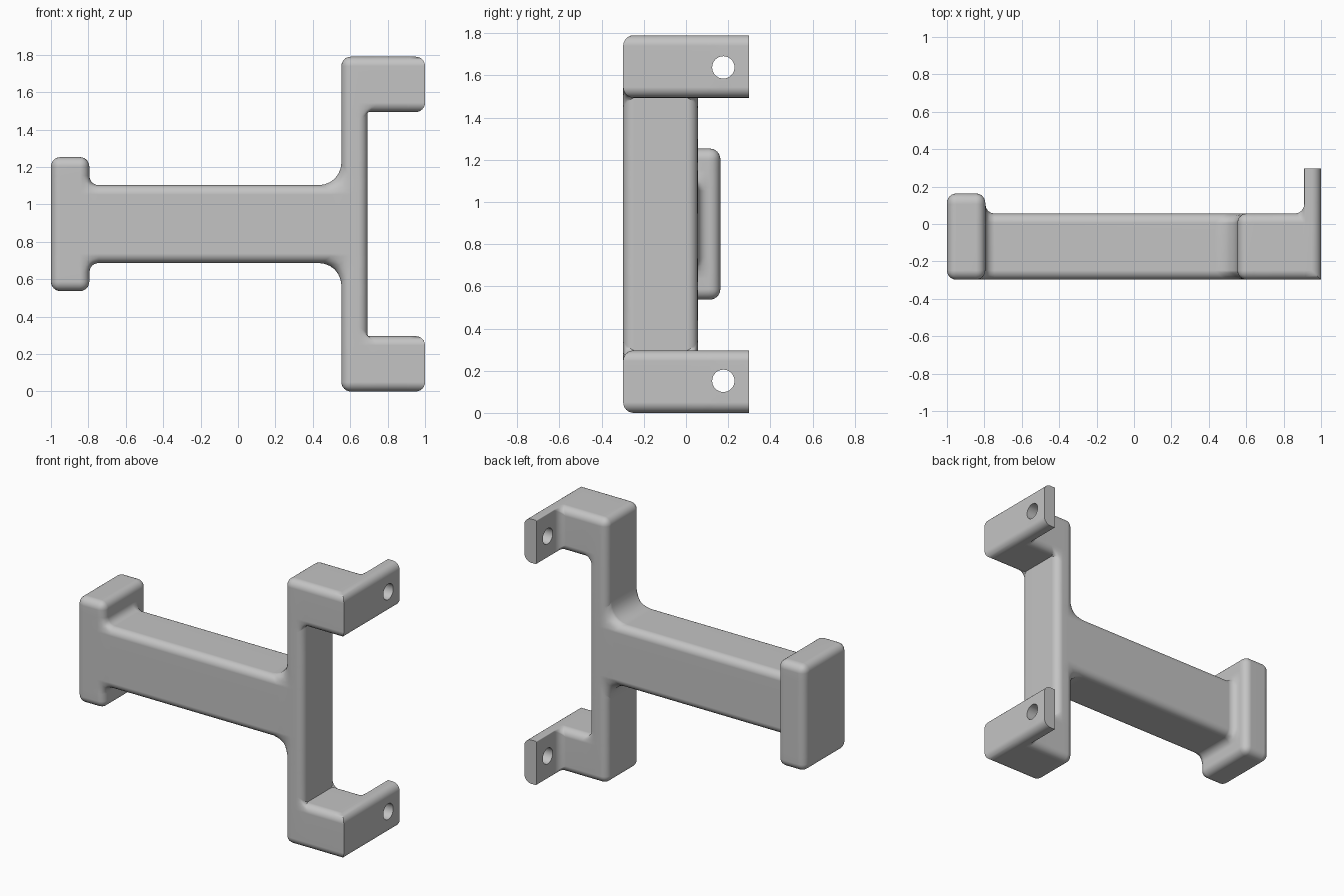
import bpy, bmesh, math
from mathutils import Vector

cube = bpy.data.objects.get("Cube")
if cube:
    bpy.data.objects.remove(cube, do_unlink=True)

# Main dimensions
MID, HEIGHT = 0.895, 1.79
FRONT, BACK, HEAD_BACK, TAB_BACK = -0.298, 0.056, 0.163, 0.298
HEAD_X, POST_X, POST_END, TAB_X = -0.795, 0.553, 0.693, 0.91
ARM = 0.296
ROUND, SWEEP = 0.05, 0.12

# Solid regions as (low corner, high corner)
solids = [
    ((-1, FRONT, MID - 0.358), (HEAD_X, HEAD_BACK, MID + 0.358)),
    ((HEAD_X, FRONT, MID - 0.208), (POST_X, BACK, MID + 0.208)),
    ((POST_X, FRONT, 0), (POST_END, BACK, HEIGHT)),
]
for low in (0, HEIGHT - ARM):
    solids.append(((POST_END, FRONT, low), (1, BACK, low + ARM)))
    solids.append(((TAB_X, BACK, low), (1, TAB_BACK, low + ARM)))


def fused_mesh(boxes):
    """Outer skin of the joined boxes, with flat areas merged."""
    cuts = [sorted({b[k][a] for b in boxes for k in (0, 1)}) for a in range(3)]

    def filled(cell):
        if any(c < 0 or c >= len(cuts[a]) - 1 for a, c in enumerate(cell)):
            return False
        mid = [(cuts[a][c] + cuts[a][c + 1]) / 2 for a, c in enumerate(cell)]
        return any(all(lo[a] < mid[a] < hi[a] for a in range(3)) for lo, hi in boxes)

    bm = bmesh.new()
    verts = {}

    def vert(key):
        if key not in verts:
            verts[key] = bm.verts.new([cuts[a][k] for a, k in enumerate(key)])
        return verts[key]

    nx, ny, nz = (len(c) - 1 for c in cuts)
    for cell in ((i, j, k) for i in range(nx) for j in range(ny) for k in range(nz)):
        if not filled(cell):
            continue
        for axis in range(3):
            u, v = (axis + 1) % 3, (axis + 2) % 3
            for side in (0, 1):
                near = list(cell)
                near[axis] += 1 if side else -1
                if filled(near):
                    continue
                ring = []
                for du, dv in ((0, 0), (1, 0), (1, 1), (0, 1)):
                    key = list(cell)
                    key[axis] += side
                    key[u] += du
                    key[v] += dv
                    ring.append(vert(tuple(key)))
                bm.faces.new(ring if side else ring[::-1])
    bmesh.ops.dissolve_limit(bm, angle_limit=math.radians(1),
                             verts=bm.verts[:], edges=bm.edges[:])
    bm.normal_update()
    return bm


def edge_radius(edge):
    """Choose the rounding of an edge from where it lies."""
    def on(axis, value):
        return all(abs(v.co[axis] - value) < 1e-4 for v in edge.verts)

    if edge.calc_face_angle_signed() < 0:
        if on(0, POST_END):
            return 0
        return SWEEP if on(0, POST_X) else ROUND
    if on(1, TAB_BACK) or (on(0, 1) and on(1, FRONT)):
        return 0
    return 0.006 if on(0, TAB_X) else ROUND


# Grey material
grey = bpy.data.materials.new("light_grey")
grey.use_nodes = True
colour = (0.55, 0.55, 0.55, 1)
grey.diffuse_color = colour
grey.node_tree.nodes["Principled BSDF"].inputs["Base Color"].default_value = colour

# Bracket body with weighted rounding
bm = fused_mesh(solids)
weight = bm.edges.layers.float.new("bevel_weight_edge")
for e in bm.edges:
    e[weight] = edge_radius(e) / SWEEP
mesh = bpy.data.meshes.new("bracket_body")
bm.to_mesh(mesh)
bm.free()
mesh.materials.append(grey)
body = bpy.data.objects.new("bracket_body", mesh)
bpy.context.collection.objects.link(body)
bevel = body.modifiers.new("rounding", "BEVEL")
bevel.limit_method = "WEIGHT"
bevel.width = SWEEP
bevel.segments = 6
bevel.use_clamp_overlap = False

# Screw holes through both tabs
cutters = []
for z in (0.152, HEIGHT - 0.152):
    bpy.ops.mesh.primitive_cylinder_add(vertices=32, radius=0.053, depth=0.3,
                                        location=(0.95, 0.177, z),
                                        rotation=(0, math.pi / 2, 0))
    cutter = bpy.context.object
    cutter.name = "hole_cutter"
    cutter.hide_render = True
    cutter.data.materials.append(grey)
    cutters.append(cutter)
    cut = body.modifiers.new("hole", "BOOLEAN")
    cut.operation = "DIFFERENCE"
    cut.object = cutter

# Bake the modifiers, then shade
bpy.ops.object.select_all(action="DESELECT")
body.select_set(True)
bpy.context.view_layer.objects.active = body
for name in [m.name for m in body.modifiers]:
    bpy.ops.object.modifier_apply(modifier=name)
for cutter in cutters:
    bpy.data.objects.remove(cutter, do_unlink=True)
bpy.ops.object.shade_smooth_by_angle(angle=math.radians(35))
normals = body.modifiers.new("even_shading", "WEIGHTED_NORMAL")
normals.keep_sharp = True
